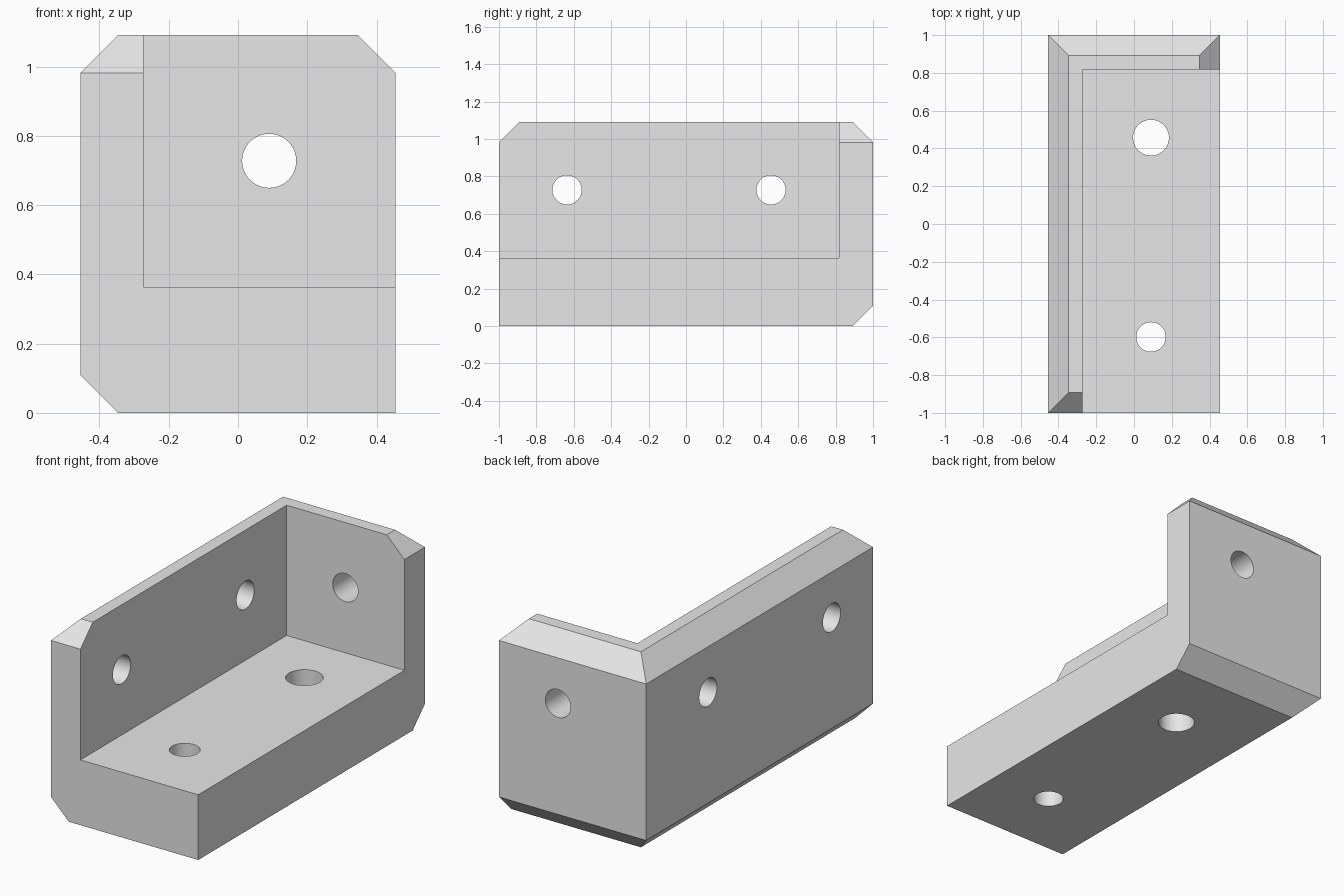
import bpy
import bmesh
from math import radians
from mathutils import Matrix, Vector

if "Cube" in bpy.data.objects:
    bpy.data.objects.remove(bpy.data.objects["Cube"], do_unlink=True)

HX, HY, H = 0.4545, 1.0, 1.091   # half width, half depth, height
WALL, BASE, CHAMFER = 0.182, 0.364, 0.109

grey = bpy.data.materials.new("light_grey")
grey.use_nodes = True
grey.diffuse_color = (0.8, 0.8, 0.8, 1)
grey.node_tree.nodes["Principled BSDF"].inputs["Base Color"].default_value = (0.8, 0.8, 0.8, 1)


def add_object(name, bm):
    bmesh.ops.recalc_face_normals(bm, faces=bm.faces)
    mesh = bpy.data.meshes.new(name)
    bm.to_mesh(mesh)
    bm.free()
    mesh.materials.append(grey)
    obj = bpy.data.objects.new(name, mesh)
    bpy.context.collection.objects.link(obj)
    return obj


def box(low, high):
    low, high = Vector(low), Vector(high)
    bm = bmesh.new()
    bmesh.ops.create_cube(bm, size=1, matrix=Matrix.Translation((low + high) / 2)
                          @ Matrix.Diagonal((*(high - low), 1)))
    return bm


def cut(target, cutter):
    cutter.hide_render = True
    mod = target.modifiers.new("cut", "BOOLEAN")
    mod.operation = "DIFFERENCE"
    mod.solver = "EXACT"
    mod.object = cutter
    bpy.context.view_layer.objects.active = target
    bpy.ops.object.modifier_apply(modifier=mod.name)
    bpy.data.objects.remove(cutter, do_unlink=True)


# Solid block with chamfered outer edges: all four on top, two underneath
block = box((-HX, -HY, 0), (HX, HY, H))
for nx, ny, nz in ((-1, 0, 1), (1, 0, 1), (0, -1, 1), (0, 1, 1), (-1, 0, -1), (0, 1, -1)):
    normal = Vector((nx, ny, nz))
    corner = Vector((nx * HX, ny * HY, H if nz > 0 else 0))
    point = corner - Vector((0, 0, nz * CHAMFER))
    bmesh.ops.bisect_plane(block, geom=block.verts[:] + block.edges[:] + block.faces[:],
                           plane_co=point, plane_no=normal, clear_outer=True)
    bmesh.ops.holes_fill(block, edges=[e for e in block.edges if e.is_boundary])
bracket = add_object("corner_bracket", block)

# Open corner leaving a base, a side wall and a back wall
cut(bracket, add_object("corner_cutter", box((WALL - HX, -2, BASE), (1, HY - WALL, 2))))

# Screw holes: centre, drilling axis, radius
TURN = {"X": Matrix.Rotation(radians(90), 4, "Y"),
        "Y": Matrix.Rotation(radians(90), 4, "X"),
        "Z": Matrix.Identity(4)}
HOLES = (((-HX, -0.636, 0.728), "X", 0.078),
         ((-HX, 0.4545, 0.728), "X", 0.078),
         ((0.09, HY, 0.728), "Y", 0.078),
         ((0.09, 0.457, 0.18), "Z", 0.095),
         ((0.09, -0.598, 0.18), "Z", 0.078))
for centre, axis, radius in HOLES:
    bm = bmesh.new()
    bmesh.ops.create_cone(bm, cap_ends=True, segments=64, radius1=radius, radius2=radius,
                          depth=0.6, matrix=Matrix.Translation(centre) @ TURN[axis])
    cut(bracket, add_object("hole_cutter", bm))

# Smooth hole walls, crisp edges elsewhere
bpy.ops.object.select_all(action="DESELECT")
bracket.select_set(True)
bpy.context.view_layer.objects.active = bracket
bpy.ops.object.shade_smooth_by_angle(angle=radians(30))
